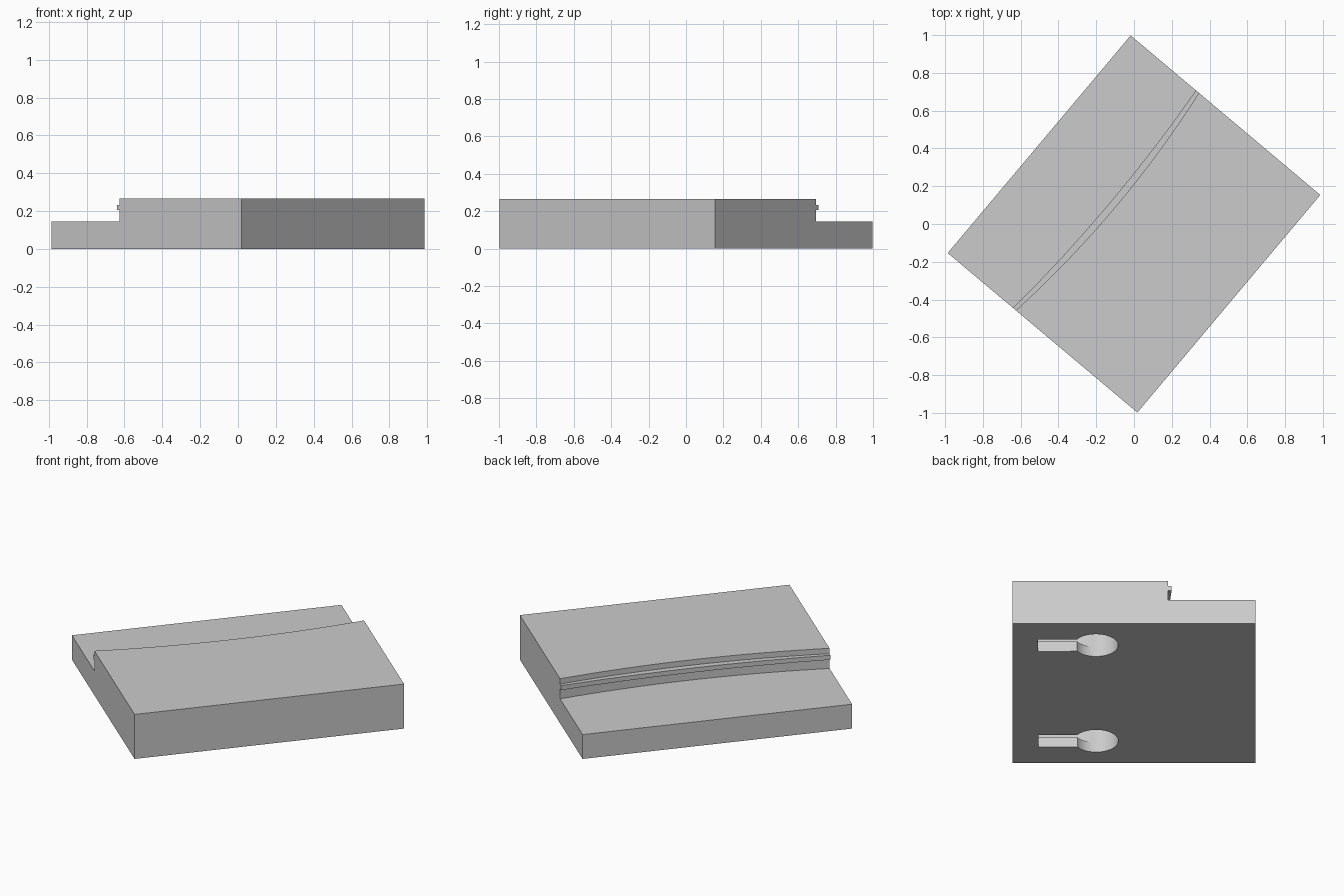
import bpy, bmesh, math
from mathutils import Matrix

if "Cube" in bpy.data.objects:
    bpy.data.objects.remove(bpy.data.objects["Cube"], do_unlink=True)

TURN = Matrix.Rotation(math.radians(-40.06), 4, 'Z')
HALF_W, HALF_L = 0.656, 0.7525
TOP, LEDGE = 0.265, 0.145

grey = bpy.data.materials.new("plain grey")
grey.use_nodes = True
grey.diffuse_color = (0.6, 0.6, 0.6, 1)
grey.node_tree.nodes["Principled BSDF"].inputs["Base Color"].default_value = (0.6, 0.6, 0.6, 1)


def prism(name, outline, z0, z1):
    """Extrude a flat outline from z0 to z1 and turn it with the block."""
    bm = bmesh.new()
    face = bm.faces.new([bm.verts.new((x, y, z0)) for x, y in outline])
    ext = bmesh.ops.extrude_face_region(bm, geom=[face])
    verts = [g for g in ext["geom"] if isinstance(g, bmesh.types.BMVert)]
    bmesh.ops.translate(bm, verts=verts, vec=(0, 0, z1 - z0))
    bmesh.ops.recalc_face_normals(bm, faces=bm.faces)
    bm.transform(TURN)
    mesh = bpy.data.meshes.new(name)
    bm.to_mesh(mesh)
    bm.free()
    mesh.materials.append(grey)
    obj = bpy.data.objects.new(name, mesh)
    bpy.context.collection.objects.link(obj)
    return obj


def rect(x0, x1, y0, y1):
    return [(x0, y0), (x1, y0), (x1, y1), (x0, y1)]


def bow(x_end, sag, steps, half=HALF_L):
    """Shallow curve along the block, bowed towards +x in the middle."""
    ts = [2 * i / steps - 1 for i in range(steps + 1)]
    return [(x_end + sag * (1 - t * t), t * half) for t in ts]


def cut(target, cutter):
    cutter.hide_render = True
    mod = target.modifiers.new("cut", 'BOOLEAN')
    mod.operation, mod.solver, mod.object = 'DIFFERENCE', 'EXACT', cutter
    bpy.context.view_layer.objects.active = target
    bpy.ops.object.modifier_apply(modifier=mod.name)
    bpy.data.objects.remove(cutter, do_unlink=True)


# Block with a lowered ledge behind a curved wall
block = prism("block", rect(-HALF_W, HALF_W, -HALF_L, HALF_L), 0, TOP)
wall = bow(-0.184, 0.05, 32)
ledge = [(-1, -1), (wall[0][0], -1)] + wall + [(wall[-1][0], 1), (-1, 1)]
cut(block, prism("ledge_cutter", ledge, LEDGE, TOP + 0.2))

# Two keyhole hanging slots in the underside, with an undercut behind the lip
RADIUS, LIP, DEPTH = 0.12, 0.06, 0.17
HOLE_X, SLOT_END = 0.205, 0.517
for y in (-0.516, 0.516):
    ring = [2 * math.pi * i / 48 for i in range(48)]
    circle = [(HOLE_X + RADIUS * math.cos(a), y + RADIUS * math.sin(a)) for a in ring]
    cut(block, prism("hole_cutter", circle, -0.05, DEPTH))
    cut(block, prism("slot_cutter", rect(HOLE_X, SLOT_END, y - 0.064, y + 0.064), -0.05, LIP + 0.03))
    cut(block, prism("undercut_cutter", rect(HOLE_X, SLOT_END, y - 0.118, y + 0.118), LIP, DEPTH - 0.002))

# Thin rib running along the curved wall
front = bow(-0.204, 0.034, 8)
back = bow(-0.17, 0.05, 32)
rib = prism("wall_rib", front + back[::-1], 0.206, 0.233)

for obj in (block, rib):
    bpy.ops.object.select_all(action='DESELECT')
    obj.select_set(True)
    bpy.context.view_layer.objects.active = obj
    bpy.ops.object.shade_smooth_by_angle(angle=math.radians(30))
